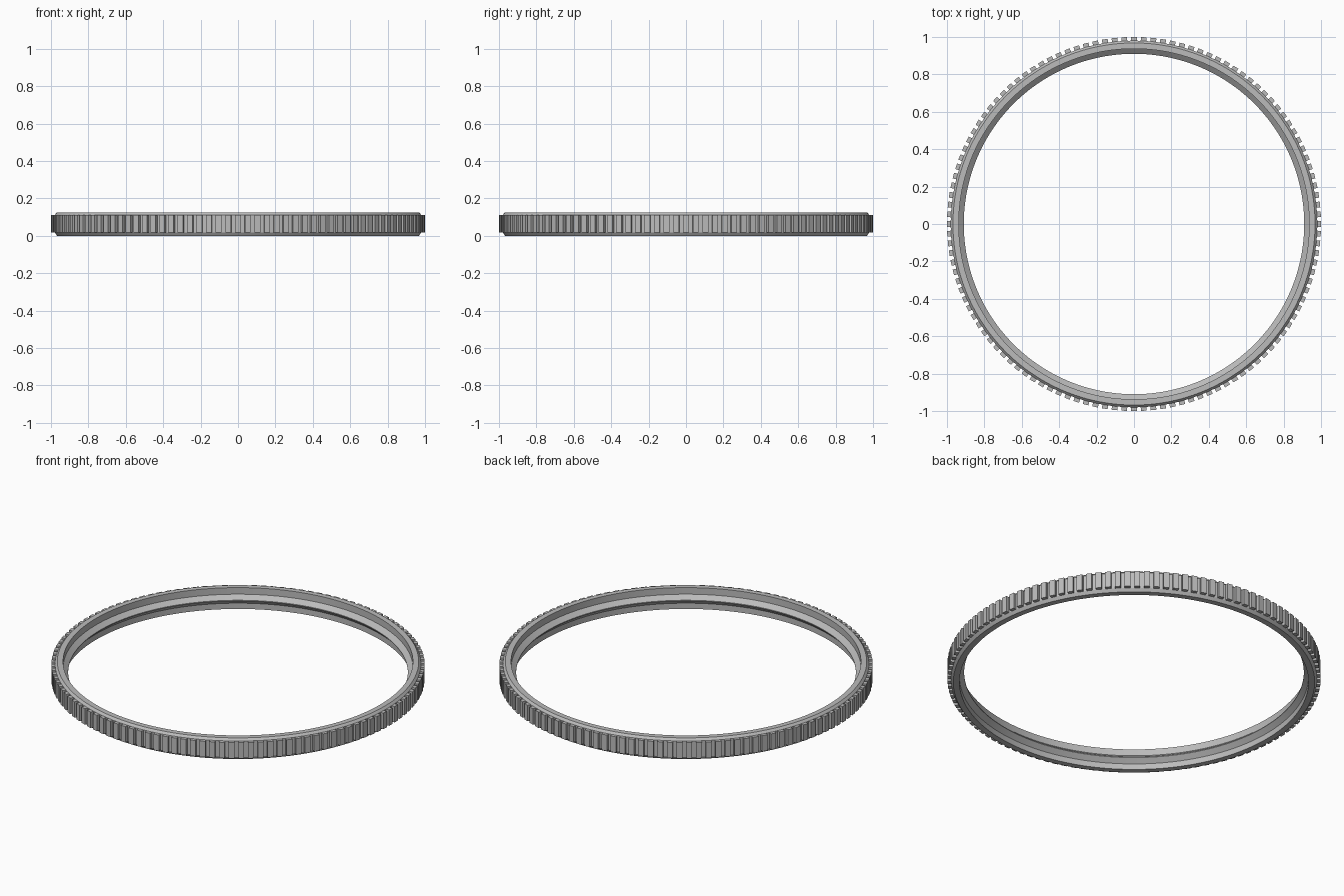
import bpy
import bmesh
from math import cos, sin, tau, radians

cube = bpy.data.objects.get("Cube")
if cube:
    bpy.data.objects.remove(cube)

TEETH = 120
TOOTH_SHARE = 0.6      # part of each pitch taken by the tooth
TIP_RADIUS = 1.0

steel = bpy.data.materials.new("brushed_steel")
grey = (0.5, 0.5, 0.5, 1)
steel.diffuse_color = grey
steel.use_nodes = True
steel.node_tree.nodes["Principled BSDF"].inputs["Base Color"].default_value = grey

# Closed cross-section (radius, height); the first edge is the outer band
profile = [
    (0.98, 0.018), (0.98, 0.112),       # outer band carrying the teeth
    (0.968, 0.125), (0.937, 0.125),     # top chamfer and top face
    (0.937, 0.086), (0.91, 0.063),      # upper inner wall and ridge
    (0.91, 0.059), (0.935, 0.034),      # underside of ridge
    (0.935, 0.0), (0.968, 0.0),         # lower inner wall and bottom face
]

# Angles alternate between tooth and gap
pitch = tau / TEETH
half = pitch * TOOTH_SHARE / 2
angles = [i * pitch + side * half for i in range(TEETH) for side in (-1, 1)]

bm = bmesh.new()
rings = [[bm.verts.new((r * cos(a), r * sin(a), z)) for r, z in profile]
         for a in angles]

# Sweep the cross-section round the circle
tooth_faces = []
count = len(profile)
for i, ring in enumerate(rings):
    following = rings[(i + 1) % len(rings)]
    for j in range(count):
        k = (j + 1) % count
        face = bm.faces.new((ring[j], following[j], following[k], ring[k]))
        if j == 0 and i % 2 == 0:
            tooth_faces.append(face)

# Raise the coin-edge teeth
raised = bmesh.ops.extrude_discrete_faces(bm, faces=tooth_faces)["faces"]
base = profile[0][0]
for face in raised:
    for v in face.verts:
        v.co.x *= TIP_RADIUS / base
        v.co.y *= TIP_RADIUS / base

bmesh.ops.recalc_face_normals(bm, faces=bm.faces)
mesh = bpy.data.meshes.new("bezel_ring")
bm.to_mesh(mesh)
bm.free()
mesh.materials.append(steel)

bezel = bpy.data.objects.new("bezel_ring", mesh)
bpy.context.collection.objects.link(bezel)
bpy.ops.object.select_all(action="DESELECT")
bezel.select_set(True)
bpy.context.view_layer.objects.active = bezel
bpy.ops.object.shade_smooth_by_angle(angle=radians(25))
